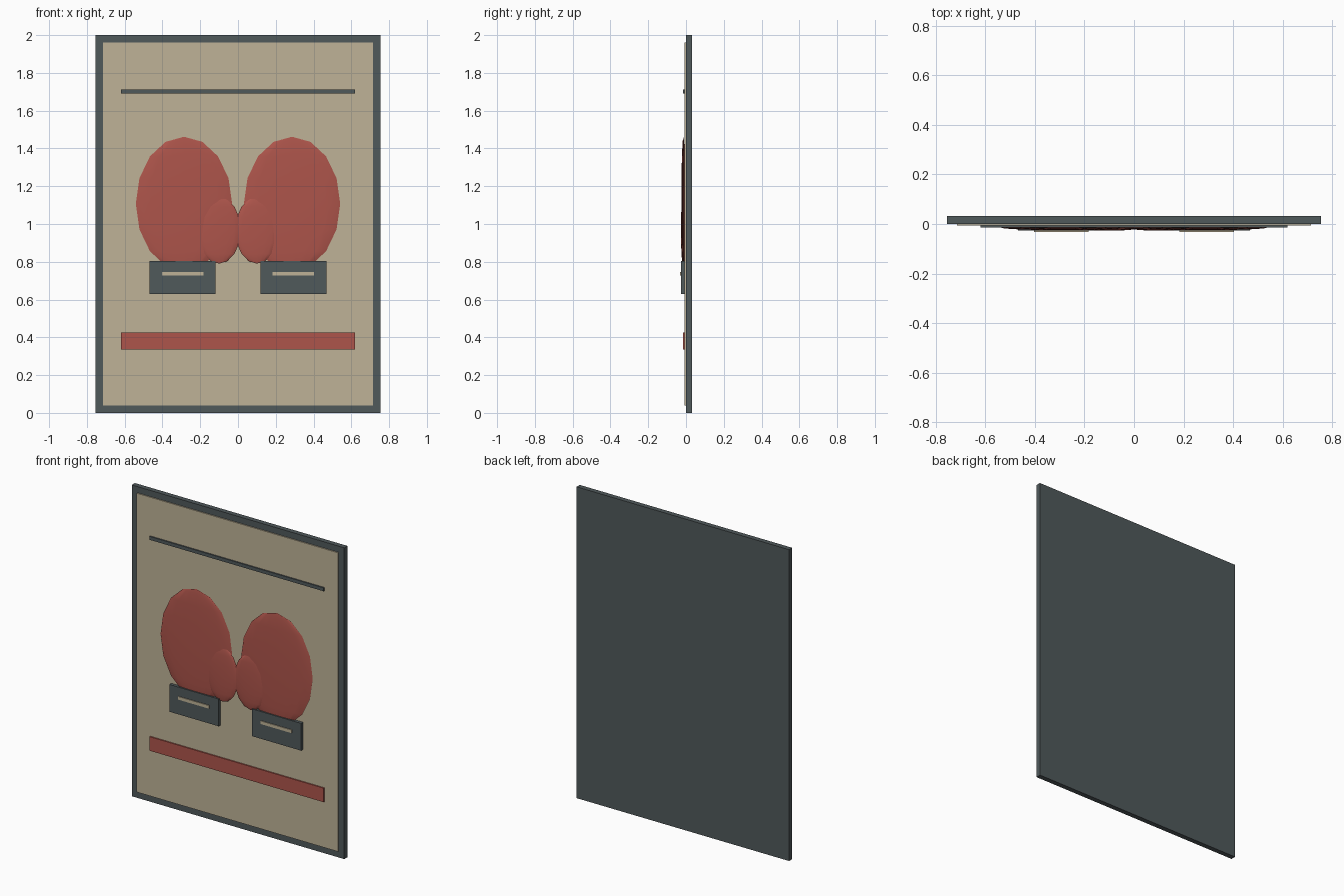
import bpy

if "Cube" in bpy.data.objects:
    bpy.data.objects.remove(bpy.data.objects["Cube"])

def material(name, rgb):
    m = bpy.data.materials.new(name)
    m.diffuse_color = (*rgb, 1)
    m.use_nodes = True
    m.node_tree.nodes["Principled BSDF"].inputs["Base Color"].default_value = m.diffuse_color
    return m

SLATE = material("slate", (0.08, 0.10, 0.105))
CREAM = material("cream", (0.52, 0.45, 0.31))
RED = material("red", (0.42, 0.09, 0.07))

def finish(name, scale, mat):
    o = bpy.context.object
    o.name = name
    o.scale = scale
    bpy.ops.object.transform_apply(location=False, rotation=False, scale=True)
    o.data.materials.append(mat)
    return o

def box(name, x, y, z, mat):
    """Box from (min, max) ranges."""
    r = (x, y, z)
    bpy.ops.mesh.primitive_cube_add(size=1, location=[(a + b) / 2 for a, b in r])
    return finish(name, [b - a for a, b in r], mat)

def blob(name, centre, radii, mat):
    bpy.ops.mesh.primitive_uv_sphere_add(segments=16, ring_count=8, radius=1, location=centre)
    finish(name, radii, mat)
    bpy.ops.object.shade_smooth_by_angle()

# Backing board and paper
box("backing_board", (-0.755, 0.755), (0.0, 0.032), (0, 2), SLATE)
box("paper_panel", (-0.715, 0.715), (-0.007, 0.002), (0.04, 1.96), CREAM)

# Top rule and bottom band
box("top_rule", (-0.62, 0.62), (-0.015, -0.006), (1.69, 1.712), SLATE)
box("bottom_band", (-0.62, 0.62), (-0.015, -0.006), (0.335, 0.425), RED)

# Pair of gloves: padded body, thumb, cuff and cuff stripe
for side, s in (("left", -1), ("right", 1)):
    def span(a, b):
        return tuple(sorted((s * a, s * b)))
    blob(side + "_glove_body", (s * 0.286, -0.014, 1.107), (0.255, 0.011, 0.355), RED)
    blob(side + "_glove_thumb", (s * 0.1, -0.017, 0.967), (0.115, 0.010, 0.177), RED)
    box(side + "_cuff", span(0.118, 0.468), (-0.027, -0.006), (0.63, 0.805), SLATE)
    box(side + "_cuff_stripe", span(0.183, 0.403), (-0.032, -0.025), (0.727, 0.747), CREAM)
